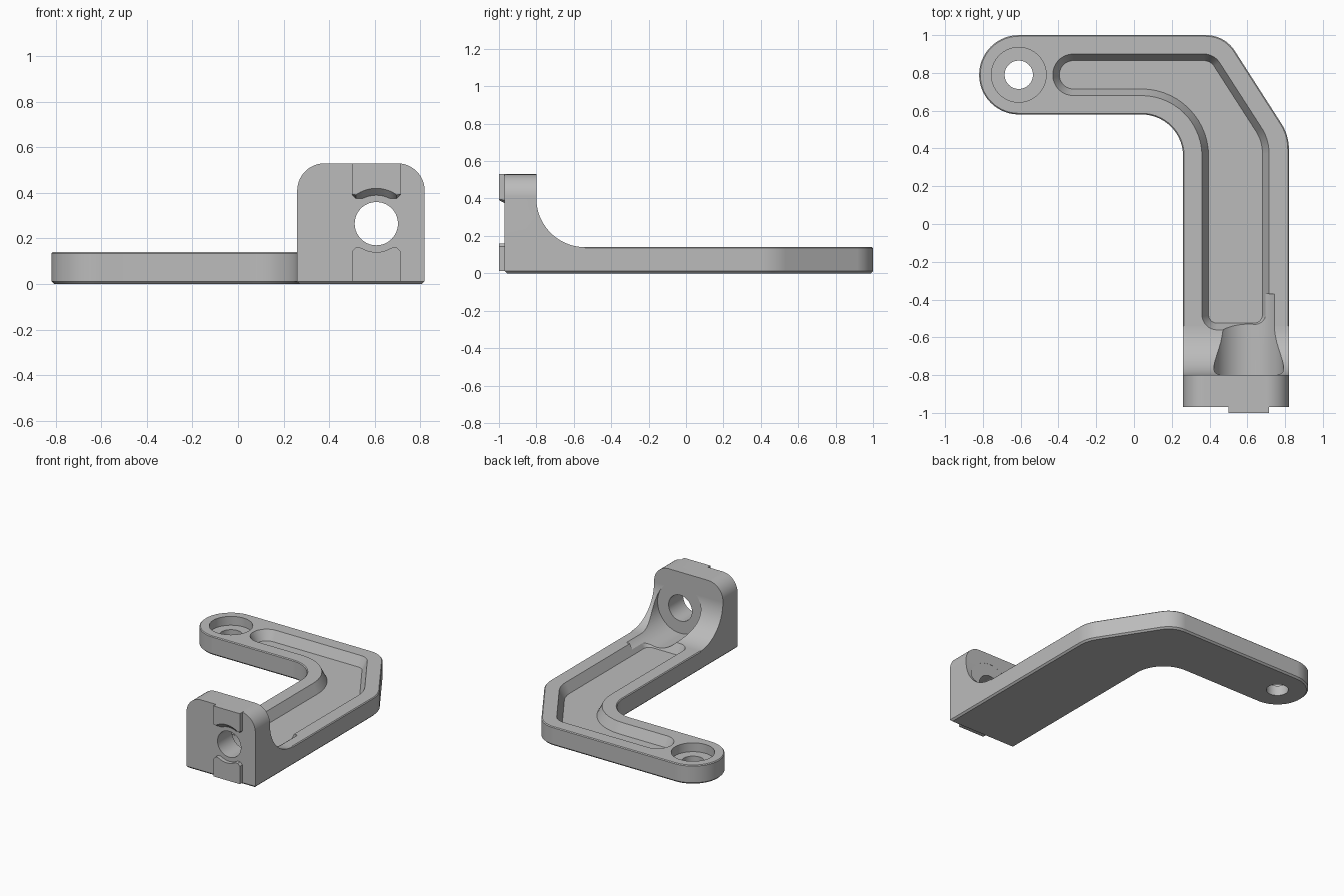
import bpy, bmesh
from math import pi, sin, cos, tan, atan2, sqrt, asin
from mathutils import Vector

old = bpy.data.objects.get("Cube")
if old:
    bpy.data.objects.remove(old, do_unlink=True)

grey = bpy.data.materials.new("satin grey")
grey.use_nodes = True
colour = (0.5, 0.5, 0.5, 1)
grey.diffuse_color = colour
grey.node_tree.nodes["Principled BSDF"].inputs["Base Color"].default_value = colour


def outline(corners, inset=0.0, steps=14):
    """Counter-clockwise corners (x, y, radius), inset and rounded."""
    result = []
    count = len(corners)
    for i, (x, y, r) in enumerate(corners):
        p = Vector((x, y))
        a = (Vector(corners[i - 1][:2]) - p).normalized()
        b = (Vector(corners[(i + 1) % count][:2]) - p).normalized()
        n1, n2 = Vector((a.y, -a.x)), Vector((-b.y, b.x))
        p = p + (n1 + n2) * inset / (1 + n1.dot(n2))
        if r == 0:
            result.append(p)
            continue
        convex = b.x * a.y - b.y * a.x > 0
        r += -inset if convex else inset
        half = a.angle(b) / 2
        centre = p + (a + b).normalized() * r / sin(half)
        start, end = p + a * r / tan(half) - centre, p + b * r / tan(half) - centre
        a0 = atan2(start.y, start.x)
        turn = (atan2(end.y, end.x) - a0 + pi) % (2 * pi) - pi
        for k in range(steps + 1):
            t = a0 + turn * k / steps
            result.append(centre + Vector((cos(t), sin(t))) * r)
    return result


def loft(name, loops):
    """Solid through matching loops of 3D points, capped at both ends."""
    bm = bmesh.new()
    rings = [[bm.verts.new(p) for p in loop] for loop in loops]
    for low, high in zip(rings, rings[1:]):
        for i in range(len(low)):
            bm.faces.new((low[i - 1], low[i], high[i], high[i - 1]))
    bm.faces.new(rings[0])
    bm.faces.new(rings[-1])
    bmesh.ops.recalc_face_normals(bm, faces=bm.faces)
    mesh = bpy.data.meshes.new(name)
    bm.to_mesh(mesh)
    bm.free()
    mesh.materials.append(grey)
    obj = bpy.data.objects.new(name, mesh)
    bpy.context.collection.objects.link(obj)
    return obj


def stack(name, corners, levels):
    """Plan outline lofted through (height, inset) levels."""
    return loft(name, [[(p.x, p.y, z) for p in outline(corners, d)] for z, d in levels])


def cylinder(name, centre, r, start, end, axis):
    ring = [(centre[0] + r * cos(2 * pi * k / 64), centre[1] + r * sin(2 * pi * k / 64))
            for k in range(64)]
    if axis == "y":
        return loft(name, [[(a, s, b) for a, b in ring] for s in (start, end)])
    return loft(name, [[(a, b, s) for a, b in ring] for s in (start, end)])


def combine(target, other, operation):
    mod = target.modifiers.new("cut", "BOOLEAN")
    mod.operation, mod.solver, mod.object = operation, "EXACT", other
    bpy.context.view_layer.objects.active = target
    bpy.ops.object.modifier_apply(modifier=mod.name)
    bpy.data.objects.remove(other, do_unlink=True)


def smooth(obj):
    bpy.ops.object.select_all(action="DESELECT")
    obj.select_set(True)
    bpy.context.view_layer.objects.active = obj
    bpy.ops.object.shade_smooth_by_angle(angle=0.5)
    mod = obj.modifiers.new("even shading", "WEIGHTED_NORMAL")
    mod.keep_sharp = True


# Cranked arm with chamfered rims
arm = [(-0.82, 0.58, 0.2099), (0.26, 0.58, 0.22), (0.26, -0.97, 0), (0.82, -0.97, 0),
       (0.82, 0.47, 0.25), (0.48, 1.0, 0.18), (-0.82, 1.0, 0.2099)]
body = stack("bracket_arm", arm, [(0, 0.012), (0.012, 0), (0.134, 0), (0.14, 0.006)])

# Upright end plate with a large fillet down to the arm
side = outline([(-0.97, 0.05, 0), (-0.54, 0.05, 0), (-0.54, 0.14, 0), (-0.80, 0.14, 0.2599),
                (-0.80, 0.53, 0), (-0.97, 0.53, 0)], steps=28)
upright = loft("upright", [[(x, p.x, p.y) for p in side] for x in (0.26, 0.82)])
face = outline([(0.26, 0, 0), (0.82, 0, 0), (0.82, 0.53, 0.12), (0.26, 0.53, 0.12)])
rounded = loft("rounding", [[(p.x, y, p.y) for p in face] for y in (-1.1, -0.4)])
combine(upright, rounded, "INTERSECT")
combine(body, upright, "UNION")

# Sunken pocket with sloping walls
pocket = [(-0.43, 0.68, 0.109), (0.36, 0.68, 0.32), (0.36, -0.56, 0.08), (0.715, -0.56, 0.08),
          (0.715, 0.448, 0.25), (0.424, 0.90, 0.10), (-0.43, 0.90, 0.109)]
combine(body, stack("pocket", pocket, [(0.07, 0.035), (0.21, -0.035)]), "DIFFERENCE")

# Counterbored hole in the arm, bolt hole and spot face in the upright
eye, bolt = (-0.61, 0.79), (0.6075, 0.265)
combine(body, cylinder("eye_hole", eye, 0.075, -0.1, 0.3, "z"), "DIFFERENCE")
combine(body, cylinder("eye_counterbore", eye, 0.145, 0.075, 0.3, "z"), "DIFFERENCE")
combine(body, cylinder("spot_face", bolt, 0.185, -0.801, -0.37, "y"), "DIFFERENCE")
combine(body, cylinder("bolt_hole", bolt, 0.095, -1.1, -0.7, "y"), "DIFFERENCE")
smooth(body)


# Locating pads above and below the bolt hole
def pad(name, sign, end, limit, front_radius, back_radius):
    loops = []
    for y, r in ((-1.0, front_radius), (-0.97, back_radius), (-0.96, back_radius)):
        loop = [(bolt[0] - 0.1075, y, end)]
        for k in range(25):
            dx = 0.1075 * (k / 12 - 1)
            rise = max(sqrt(r * r - dx * dx), limit) + max(0, abs(dx) - 0.09)
            loop.append((bolt[0] + dx, y, bolt[1] + sign * rise))
        loop.append((bolt[0] + 0.1075, y, end))
        loops.append(loop)
    smooth(loft(name, loops))


pad("upper_pad", 1, 0.53, 0.11, 0.155, 0.125)
pad("lower_pad", -1, 0.012, 0.105, 0.125, 0.125)
